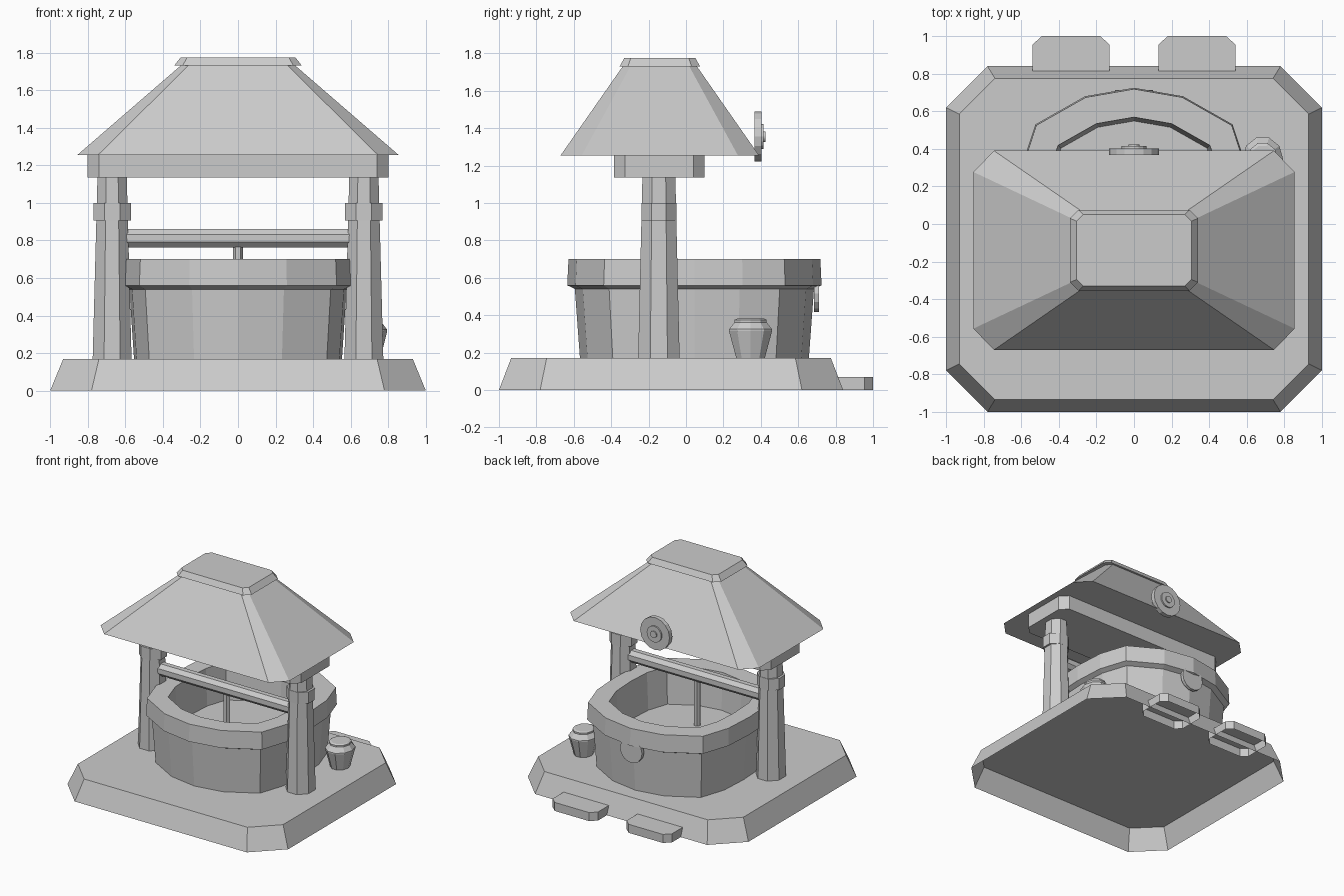
import bpy, bmesh, math

old = bpy.data.objects.get("Cube")
if old:
    bpy.data.objects.remove(old, do_unlink=True)

stone = bpy.data.materials.new("plain grey")
stone.use_nodes = True
GREY = (0.6, 0.6, 0.6, 1)
stone.diffuse_color = GREY
stone.node_tree.nodes["Principled BSDF"].inputs["Base Color"].default_value = GREY


def loft(name, rings, bottom=True, top=True):
    """Skin a stack of equal-length point rings, with optional end caps."""
    bm = bmesh.new()
    loops = [[bm.verts.new(p) for p in ring] for ring in rings]
    for a, b in zip(loops, loops[1:]):
        for i in range(len(a)):
            j = (i + 1) % len(a)
            bm.faces.new((a[i], a[j], b[j], b[i]))
    if bottom:
        bm.faces.new(loops[0][::-1])
    if top:
        bm.faces.new(loops[-1])
    mesh = bpy.data.meshes.new(name)
    bm.to_mesh(mesh)
    bm.free()
    mesh.materials.append(stone)
    obj = bpy.data.objects.new(name, mesh)
    bpy.context.collection.objects.link(obj)
    return obj


def chamfered(x, y0, y1, cx, cy, z, x_mid=0):
    """Counter-clockwise rectangle with cut corners."""
    return [(x_mid + u, v, z) for u, v in (
        (x, y0 + cy), (x, y1 - cy), (x - cx, y1), (cx - x, y1),
        (-x, y1 - cy), (-x, y0 + cy), (cx - x, y0), (x - cx, y0))]


def ring(rx, ry, z, sides, centre=(0, 0), turn=0.0):
    steps = [2 * math.pi * (i + turn) / sides for i in range(sides)]
    return [(centre[0] + rx * math.cos(t), centre[1] + ry * math.sin(t), z) for t in steps]


# Stepped ground: hollow plinth and two small steps at the back
loft("plinth", [chamfered(1, -1, 0.84, 0.22, 0.22, 0),
                chamfered(0.93, -0.935, 0.775, 0.19, 0.19, 0.17)], bottom=False)
for side, x in (("left", 0.335), ("right", -0.335)):
    loft(side + "_step", [chamfered(0.205, 0.7, 1, 0.05, 0.045, z, x) for z in (0, 0.07)],
         bottom=False)

# Well wall: sixteen-sided, flattened at the sides
QUARTER = [(0.615, 0), (0.6, 0.258), (0.525, 0.485), (0.26, 0.635), (0, 0.68)]
WELL_Y = 0.045
outline = (QUARTER + [(-x, y) for x, y in QUARTER[-2::-1]]
           + [(-x, -y) for x, y in QUARTER[1:]] + [(x, -y) for x, y in QUARTER[-2:0:-1]])


def well_ring(scale, z):
    return [(x * scale, WELL_Y + y * scale, z) for x, y in outline]


loft("well_wall", [well_ring(0.9, 0.17), well_ring(0.94, 0.54)], False, False)
loft("well_rim", [well_ring(s, z) for s, z in (
    (0.94, 0.54), (1, 0.56), (0.99, 0.7), (0.77, 0.7), (0.74, 0.4))], bottom=False)

# Posts with collars
MID_Y = -0.145
for side, x in (("left", 0.67), ("right", -0.67)):
    c = (x, MID_Y)
    loft(side + "_post", [ring(0.112, 0.12, 0.17, 8, c, 0.5), ring(0.084, 0.095, 1.15, 8, c, 0.5)])
    loft(side + "_collar", [ring(0.108, 0.102, z, 8, c, 0.5) for z in (0.905, 1.0)])

# Winding bar and rope
bar = [[(x, MID_Y + v, 0.812 + w) for v, w, _ in ring(0.053, 0.053, 0, 8, turn=0.5)]
       for x in (-0.6, 0.6)]
loft("winding_bar", bar)
loft("rope", [ring(0.027, 0.027, z, 6, (0, MID_Y)) for z in (0.39, 0.8)])

# Roof
loft("roof_beam", [chamfered(0.8, -0.385, 0.1, 0.06, 0.06, z) for z in (1.135, 1.255)])
loft("roof", [chamfered(0.855, -0.67, 0.39, 0.11, 0.113, 1.255),
              chamfered(0.3, -0.335, 0.055, 0.04, 0.04, 1.735)])
loft("roof_cap", [chamfered(0.34, -0.355, 0.075, 0.045, 0.045, 1.73),
                  chamfered(0.305, -0.33, 0.05, 0.035, 0.035, 1.775)])


# Round plaques facing the back
def plaque(name, z, sections, sides):
    loft(name, [[(u, y, z + w) for u, w, _ in ring(r, r, 0, sides)[::-1]] for r, y in sections])


plaque("roof_plaque", 1.355, [(0.133, 0.367), (0.133, 0.403), (0.066, 0.403), (0.066, 0.415),
                              (0.028, 0.415), (0.028, 0.424)], 16)
plaque("well_plaque", 0.515, [(0.1, 0.685), (0.1, 0.712)], 14)

# Lidded pot beside the well
loft("pot", [ring(0.9 * r, r, z, 10, (0.685, 0.345)) for r, z in (
    (0.08, 0.17), (0.121, 0.315), (0.121, 0.325), (0.09, 0.362),
    (0.09, 0.375), (0.075, 0.382))])

# Outward normals throughout
for obj in bpy.data.objects:
    if obj.type == "MESH" and obj.data.materials and obj.data.materials[0] == stone:
        bm = bmesh.new()
        bm.from_mesh(obj.data)
        if obj.name not in ("plinth", "well_wall", "well_rim", "left_step", "right_step"):
            bmesh.ops.recalc_face_normals(bm, faces=bm.faces)
        bm.to_mesh(obj.data)
        bm.free()
